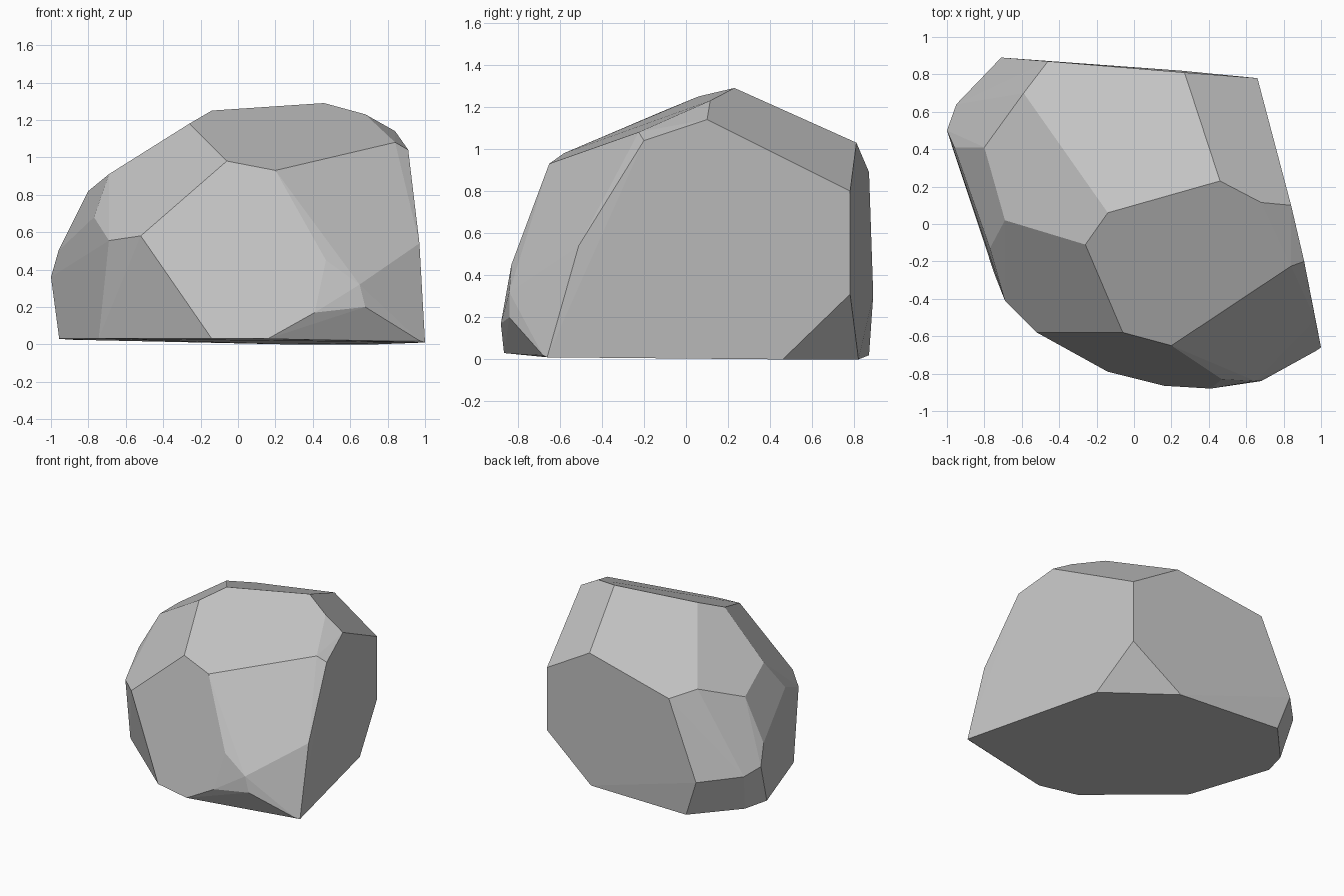
import bpy
import bmesh
import math
from mathutils import Vector

# Remove the default cube only
default_cube = bpy.data.objects.get("Cube")
if default_cube:
    bpy.data.objects.remove(default_cube, do_unlink=True)


def make_material(name, colour):
    material = bpy.data.materials.new(name)
    material.use_nodes = True
    material.diffuse_color = colour
    shader = material.node_tree.nodes["Principled BSDF"]
    shader.inputs["Base Color"].default_value = colour
    shader.inputs["Roughness"].default_value = 0.9
    return material


def chiselled_stone(name, corner_groups, material):
    """Wrap a tight convex skin around the corners and merge coplanar facets."""
    bm = bmesh.new()
    for group in corner_groups:
        for corner in group:
            bm.verts.new(Vector(corner))
    hull = bmesh.ops.convex_hull(bm, input=bm.verts[:], use_existing_faces=False)
    unused = {item for item in hull["geom_interior"] + hull["geom_unused"]
              if isinstance(item, bmesh.types.BMVert)}
    bmesh.ops.delete(bm, geom=list(unused), context='VERTS')
    bmesh.ops.dissolve_limit(bm, angle_limit=math.radians(3),
                             verts=bm.verts[:], edges=bm.edges[:])
    bmesh.ops.recalc_face_normals(bm, faces=bm.faces[:])
    for face in bm.faces:
        face.smooth = False

    mesh = bpy.data.meshes.new(name)
    bm.to_mesh(mesh)
    bm.free()
    mesh.materials.append(material)
    stone = bpy.data.objects.new(name, mesh)
    bpy.context.scene.collection.objects.link(stone)
    return stone


# Ridge and the worn corners around it
crown = [
    (-.14, .06, 1.25), (.46, .23, 1.29), (.68, .115, 1.23), (.84, .1, 1.14),
    (.91, -.2, 1.04), (.84, -.225, 1.08), (-.26, -.11, 1.18),
]

# Upper corners where the sloping top meets the sides
shoulders = [
    (.2, -.65, .93), (-.06, -.58, .98), (-.69, .02, .91), (-.8, .41, .82),
    (-.59, .7, .935), (-.46, .87, .89), (.27, .81, 1.03), (.66, .78, .8),
]

# Corners around the widest part
front_belly = [
    (-.77, -.13, .68), (-.69, -.41, .555), (-.52, -.58, .58),
    (.47, -.83, .45), (.65, -.84, .32), (.68, -.84, .2), (.41, -.88, .17),
    (.97, -.51, .54),
]
back_belly = [
    (.66, .78, .31), (-.71, .89, .305), (-.95, .64, .32),
    (-1, .5, .36), (-.96, .41, .5),
]

# Slightly tilted underside
foot = [
    (1, -.66, .01), (.97, -.68, .02), (.16, -.865, .03), (-.14, -.79, .03),
    (-.745, -.27, .03), (-.956, .364, .03), (-.9, .555, .025),
    (-.61, .87, .02), (.25, .82, 0), (.735, .46, 0),
]

stone_grey = make_material("stone grey", (.55, .55, .55, 1))
chiselled_stone("boulder", [crown, shoulders, front_belly, back_belly, foot],
                stone_grey)
